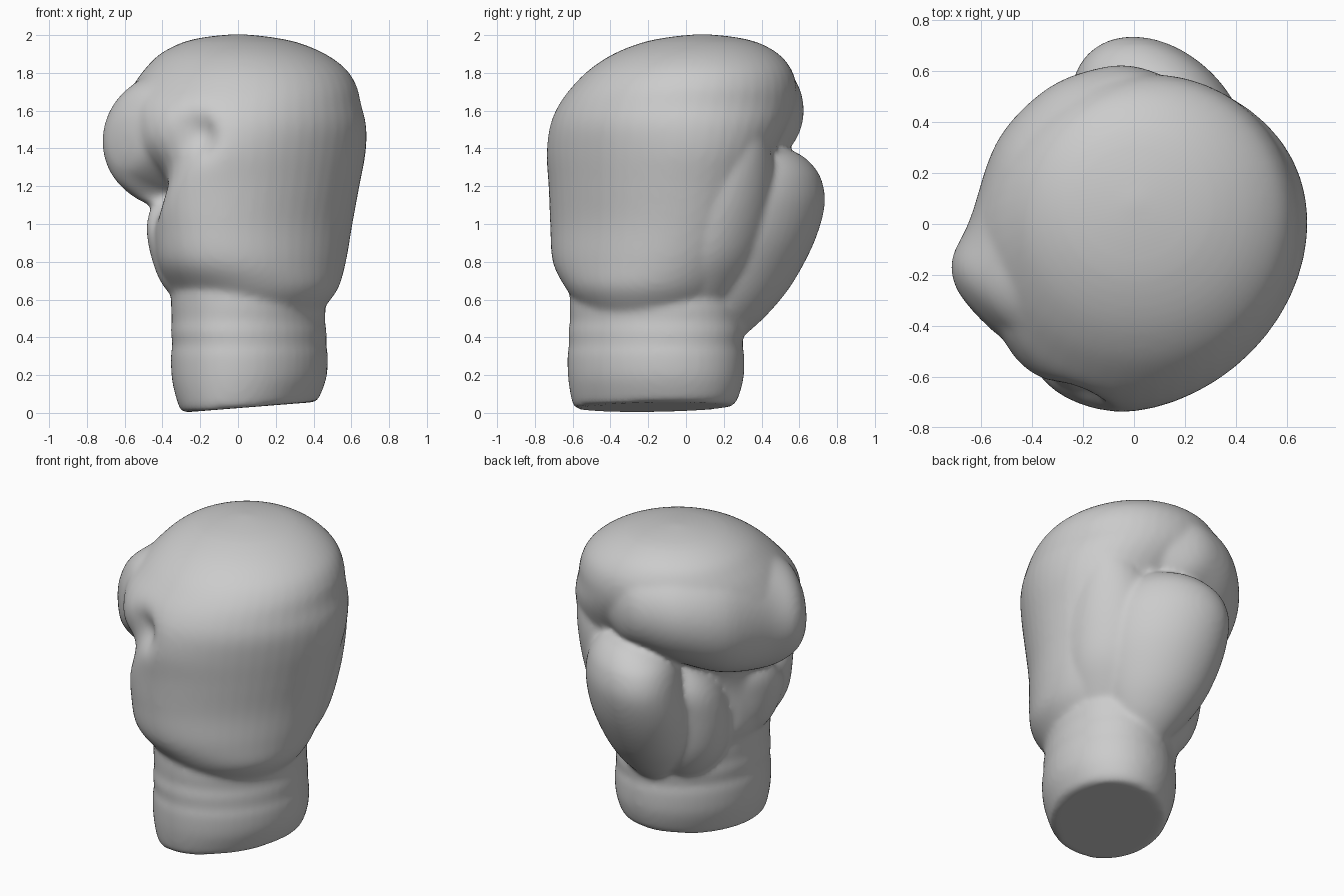
import bpy, bmesh
from math import sin, cos, tau, radians, exp
from mathutils import Vector, Matrix
from mathutils.geometry import intersect_point_line

bm = bmesh.new()


def smooth_rings(rings, steps=5):
    """Catmull-Rom resampling of (x, y, z, radius_a, radius_b) rows."""
    p = [Vector(r) for r in rings]
    p = [p[0]] + p + [p[-1]]
    out = []
    for i in range(1, len(p) - 2):
        a, b, c, d = p[i - 1:i + 3]
        for k in range(steps):
            t = k / steps
            out.append(0.5 * (2 * b + (c - a) * t + (2 * a - 5 * b + 4 * c - d) * t * t
                              + (3 * b - a - 3 * c + d) * t ** 3))
    return out + [p[-1]]


def loft(rings, angle=45, axes=((1, 0, 0), (0, 1, 0)), sides=48):
    """Closed skin over elliptical rings; the hand's own frame is turned 45 degrees."""
    rot = Matrix.Rotation(radians(angle), 3, 'Z')
    A, B = Vector(axes[0]), Vector(axes[1])
    loops = []
    for r in smooth_rings(rings):
        centre = Vector(r[:3])
        loops.append([bm.verts.new(rot @ (centre + A * (r[3] * cos(tau * i / sides))
                                          + B * (r[4] * sin(tau * i / sides))))
                      for i in range(sides)])
    for lo, hi in zip(loops, loops[1:]):
        for i in range(sides):
            j = (i + 1) % sides
            bm.faces.new((lo[i], lo[j], hi[j], hi[i]))
    bm.faces.new(loops[0][::-1])
    bm.faces.new(loops[-1])
    return loops


# Cuff, with soft wrinkles and a slanted bottom rim
cuff = loft([(-.125, -.13, .03, .435, .33), (-.12, -.128, .07, .46, .352),
             (-.115, -.126, .18, .482, .388), (-.115, -.126, .30, .485, .396),
             (-.115, -.126, .36, .477, .388), (-.115, -.122, .43, .482, .392),
             (-.115, -.12, .49, .474, .386), (-.115, -.12, .56, .476, .39),
             (-.12, -.115, .64, .47, .383), (-.125, -.11, .70, .455, .37)], angle=63)
for ring in cuff:
    for v in ring:
        if v.co.z < .25:
            v.co.z += .09 * (v.co.x - .06) * (1 - v.co.z / .25)

# Padded back of the hand, rising to the knuckles
loft([(-.07, -.17, .55, .38, .38), (-.075, -.185, .66, .47, .435),
      (-.095, -.195, .80, .555, .44), (-.08, -.19, 1.0, .60, .445),
      (-.06, -.17, 1.2, .635, .485), (-.045, -.15, 1.38, .67, .525),
      (-.03, -.10, 1.52, .675, .58), (-.015, -.05, 1.63, .65, .605),
      (.02, -.03, 1.73, .605, .58), (.045, -.01, 1.82, .54, .525),
      (.055, .02, 1.90, .44, .435), (.06, .045, 1.96, .31, .305),
      (.06, .06, 1.99, .17, .17), (.06, .06, 2.005, .02, .02)])

# Finger roll curling over the palm
loft([(-.69, .15, 1.43, .05, .05), (-.67, .15, 1.43, .17, .16), (-.60, .13, 1.44, .28, .28),
      (-.44, .13, 1.45, .34, .36), (-.15, .23, 1.51, .38, .38), (.12, .25, 1.57, .37, .34),
      (.32, .23, 1.60, .31, .28), (.45, .18, 1.60, .24, .22), (.55, .12, 1.60, .06, .06)],
     axes=((0, 1, 0), (0, 0, 1)))

# Thumb, flowing broadly out of the side of the hand
loft([(.20, .05, .40, .10, .14), (.22, .09, .52, .19, .23), (.25, .13, .68, .26, .32),
      (.30, .17, .90, .30, .385), (.345, .20, 1.10, .29, .40), (.355, .21, 1.24, .265, .36),
      (.36, .21, 1.33, .215, .28), (.37, .20, 1.385, .14, .19), (.37, .20, 1.41, .04, .05)])

# Side pad joining the hand to the thumb
loft([(.17, -.12, .50, .14, .20), (.21, -.10, .66, .22, .27), (.27, -.10, .82, .255, .30),
      (.32, -.09, 1.0, .265, .31), (.36, -.09, 1.2, .265, .29), (.38, -.10, 1.4, .26, .24),
      (.38, -.12, 1.55, .23, .20), (.36, -.13, 1.66, .12, .10)])

# Mound at the base of the thumb
loft([(.03, .03, .38, .08, .12), (.02, .07, .46, .18, .21), (0, .11, .62, .24, .26),
      (.01, .14, .85, .245, .27), (.05, .15, 1.05, .21, .26), (.10, .15, 1.25, .1, .15)])

# Heel of the palm
loft([(-.32, -.03, .56, .09, .09), (-.35, -.02, .70, .18, .18), (-.37, 0, .90, .22, .21),
      (-.37, .02, 1.06, .20, .20), (-.37, .03, 1.22, .10, .12)])

# Fuse the padded parts into one leather skin
mesh = bpy.data.meshes.new("boxing_glove")
bmesh.ops.recalc_face_normals(bm, faces=bm.faces)
bm.to_mesh(mesh)
bm.free()
glove = bpy.data.objects.new("boxing_glove", mesh)
bpy.context.collection.objects.link(glove)
fuse = glove.modifiers.new("fuse", 'REMESH')
fuse.mode = 'VOXEL'
fuse.voxel_size = .018
fuse.use_smooth_shade = True
soften = glove.modifiers.new("soften", 'SMOOTH')
soften.factor = .5
soften.iterations = 8
bpy.context.view_layer.objects.active = glove
glove.select_set(True)
for name in ("fuse", "soften"):
    bpy.ops.object.modifier_apply(modifier=name)


def crease(start, end, push, width):
    """Press a soft fold into the skin along a line."""
    a, b = Vector(start), Vector(end)
    for v in glove.data.vertices:
        t = min(1, max(0, intersect_point_line(v.co, a, b)[1]))
        d = (v.co - a.lerp(b, t)).length
        v.co += Vector(push) * exp(-(d / width) ** 2)


# Fold where the little-finger end of the roll meets the hand
crease((-.47, -.40, 1.16), (-.22, -.62, 1.45), (.11, .11, 0), .11)
bpy.ops.object.shade_smooth_by_angle(angle=radians(50))
